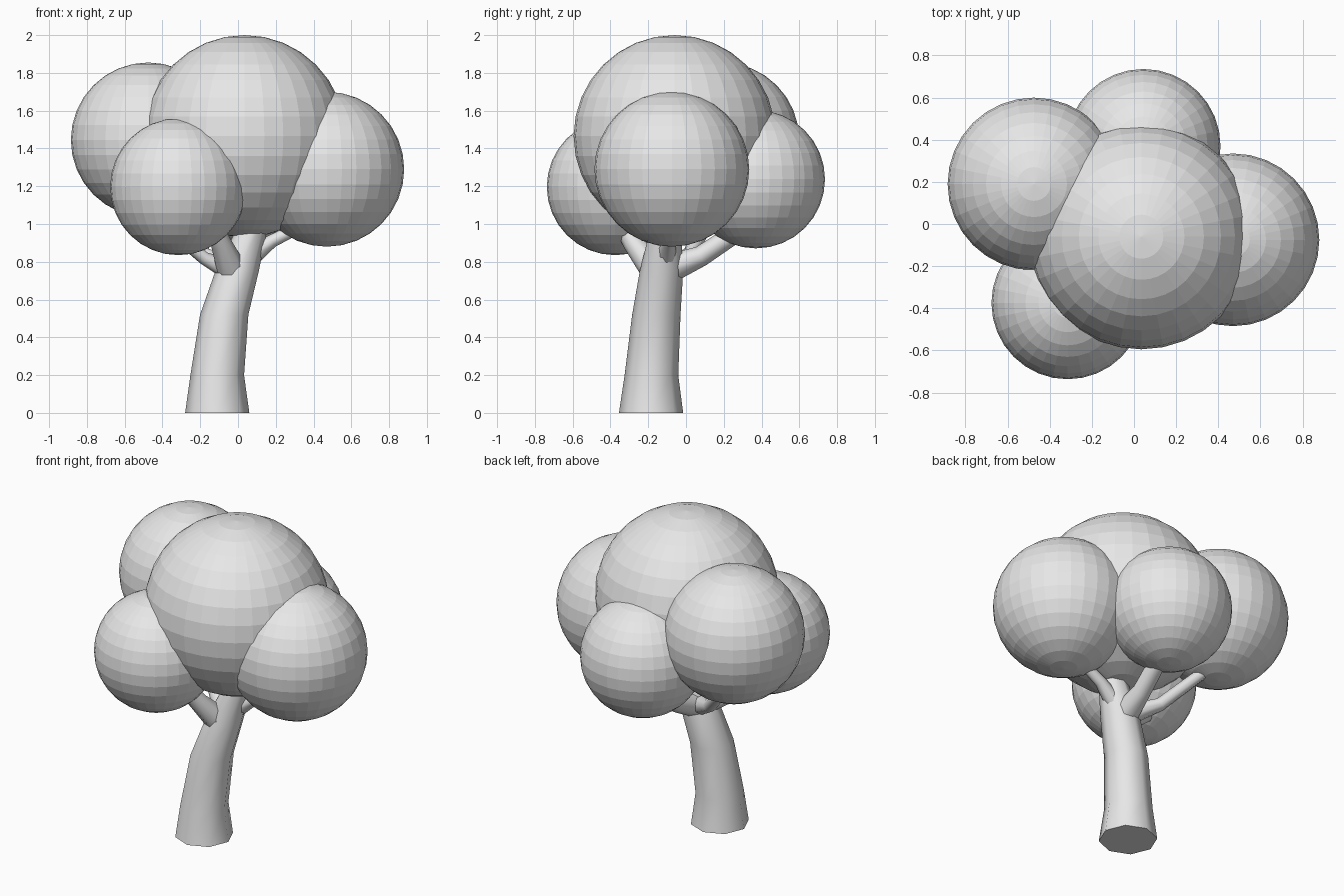
import bpy, bmesh, math
from mathutils import Vector

cube = bpy.data.objects.get("Cube")
if cube:
    bpy.data.objects.remove(cube, do_unlink=True)

# One plain grey for the whole tree
grey = bpy.data.materials.new("light_grey")
grey.use_nodes = True
grey.diffuse_color = (0.8, 0.8, 0.8, 1)
grey.node_tree.nodes["Principled BSDF"].inputs["Base Color"].default_value = (0.8, 0.8, 0.8, 1)


def finish(name, bm, smooth):
    bmesh.ops.recalc_face_normals(bm, faces=bm.faces)
    mesh = bpy.data.meshes.new(name)
    for f in bm.faces:
        f.smooth = smooth and len(f.verts) == 4
    bm.to_mesh(mesh)
    bm.free()
    mesh.materials.append(grey)
    obj = bpy.data.objects.new(name, mesh)
    bpy.context.collection.objects.link(obj)


def foliage(name, centre, radius):
    bm = bmesh.new()
    bmesh.ops.create_uvsphere(bm, u_segments=32, v_segments=16, radius=radius)
    bmesh.ops.translate(bm, verts=bm.verts, vec=centre)
    finish(name, bm, False)


def limb(name, path, radii, level=False, sides=8):
    """Tapered tube along a path; level keeps its rings horizontal."""
    points = [Vector(p) for p in path]
    bm = bmesh.new()
    rings = []
    for i, (p, r) in enumerate(zip(points, radii)):
        along = points[min(i + 1, len(points) - 1)] - points[max(i - 1, 0)]
        turn = Vector((0, 0, 1)).rotation_difference(Vector((0, 0, 1)) if level else along)
        ring = []
        for k in range(sides):
            a = math.tau * k / sides
            ring.append(bm.verts.new(p + turn @ Vector((r * math.cos(a), r * math.sin(a), 0))))
        rings.append(ring)
    for low, high in zip(rings, rings[1:]):
        for k in range(sides):
            n = (k + 1) % sides
            bm.faces.new((low[k], low[n], high[n], high[k]))
    bm.faces.new(rings[0])
    bm.faces.new(rings[-1])
    finish(name, bm, True)


# Leaf balls
foliage("crown_foliage", (0.035, -0.06, 1.465), 0.535)
foliage("left_foliage", (0.47, -0.075, 1.29), 0.41)
foliage("back_right_foliage", (-0.475, 0.19, 1.445), 0.41)
foliage("front_right_foliage", (-0.315, -0.375, 1.197), 0.362)
foliage("back_foliage", (0.045, 0.37, 1.237), 0.366)

# Leaning trunk with a flared foot
limb("trunk",
     [(-0.11, -0.185, 0), (-0.11, -0.183, 0.2), (-0.073, -0.157, 0.52),
      (-0.005, -0.13, 0.75), (0.1, -0.1, 1.05)],
     [0.17, 0.142, 0.128, 0.115, 0.07], level=True)

# Branches reaching into the leaf balls
limb("front_branch", [(-0.02, -0.14, 0.73), (-0.09, -0.28, 0.9), (-0.16, -0.36, 1.05)],
     [0.085, 0.055, 0.05])
limb("back_branch", [(-0.01, -0.1, 0.76), (0.01, 0.08, 0.83), (0.04, 0.32, 0.99)],
     [0.08, 0.055, 0.05])
limb("left_branch", [(0.03, -0.11, 0.8), (0.18, -0.09, 0.91), (0.36, -0.08, 1.0)],
     [0.06, 0.035, 0.03])
limb("back_right_branch", [(-0.02, -0.1, 0.76), (-0.18, 0.02, 0.84), (-0.42, 0.16, 1.1)],
     [0.065, 0.04, 0.035])
limb("right_branch", [(-0.03, -0.13, 0.75), (-0.18, -0.16, 0.82), (-0.34, -0.25, 0.95)],
     [0.06, 0.035, 0.03])
